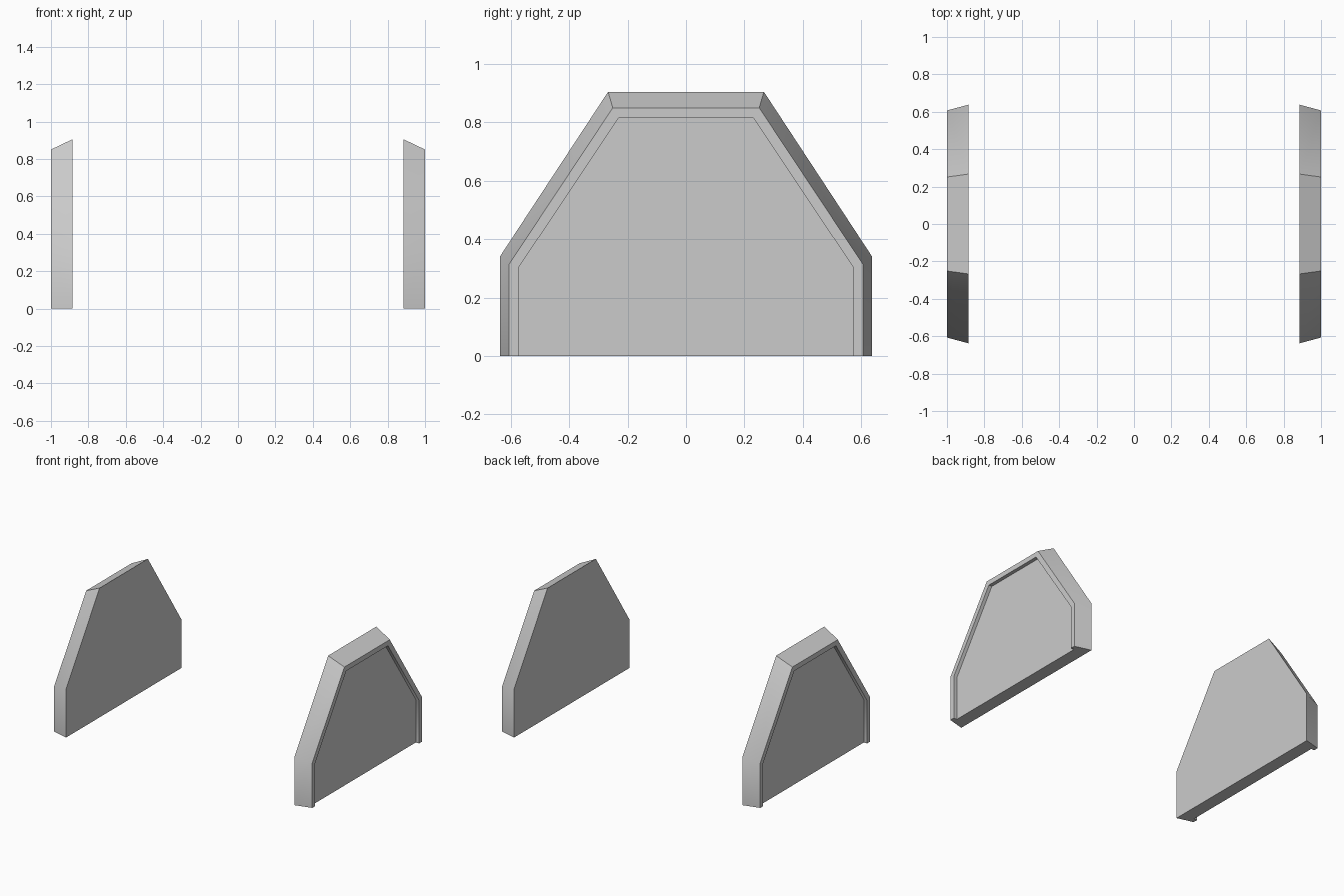
import bpy
import bmesh
import math

cube = bpy.data.objects.get("Cube")
if cube:
    bpy.data.objects.remove(cube, do_unlink=True)

# One plain grey for both panels
grey = bpy.data.materials.new("plain grey")
grey.use_nodes = True
colour = (0.6, 0.6, 0.6, 1)
grey.diffuse_color = colour
grey.node_tree.nodes["Principled BSDF"].inputs["Base Color"].default_value = colour

INNER, OUTER, RECESS = 0.885, 1.0, 0.975


def outline(bm, x, half_base, shoulder, half_top, top):
    """Open-bottomed arch: upright sides, sloped shoulders, flat top."""
    half = [(half_base, 0), (half_base, shoulder), (half_top, top)]
    points = [(-y, z) for y, z in half] + half[::-1]
    return [bm.verts.new((x, y, z)) for y, z in points]


def end_panel(name, side):
    bm = bmesh.new()
    # Back edge, tapered outer edge, rim lip, recessed floor
    loops = [
        outline(bm, side * INNER, 0.638, 0.34, 0.267, 0.905),
        outline(bm, side * OUTER, 0.607, 0.313, 0.251, 0.85),
        outline(bm, side * OUTER, 0.574, 0.302, 0.231, 0.815),
        outline(bm, side * RECESS, 0.574, 0.302, 0.231, 0.815),
    ]
    for a, b in zip(loops, loops[1:]):
        for i in range(len(a) - 1):
            bm.faces.new((a[i], a[i + 1], b[i + 1], b[i]))
    # Flat back, recessed face and underside
    bm.faces.new(loops[0])
    bm.faces.new(loops[-1])
    bm.faces.new([l[0] for l in loops] + [l[-1] for l in reversed(loops)])
    bmesh.ops.recalc_face_normals(bm, faces=bm.faces)

    mesh = bpy.data.meshes.new(name)
    bm.to_mesh(mesh)
    bm.free()
    mesh.materials.append(grey)
    panel = bpy.data.objects.new(name, mesh)
    bpy.context.collection.objects.link(panel)

    # Soften only the shallow bend between upright and sloped edges
    bpy.ops.object.select_all(action="DESELECT")
    panel.select_set(True)
    bpy.context.view_layer.objects.active = panel
    bpy.ops.object.shade_smooth_by_angle(angle=math.radians(40))


end_panel("left_end_panel", 1)
end_panel("right_end_panel", -1)
